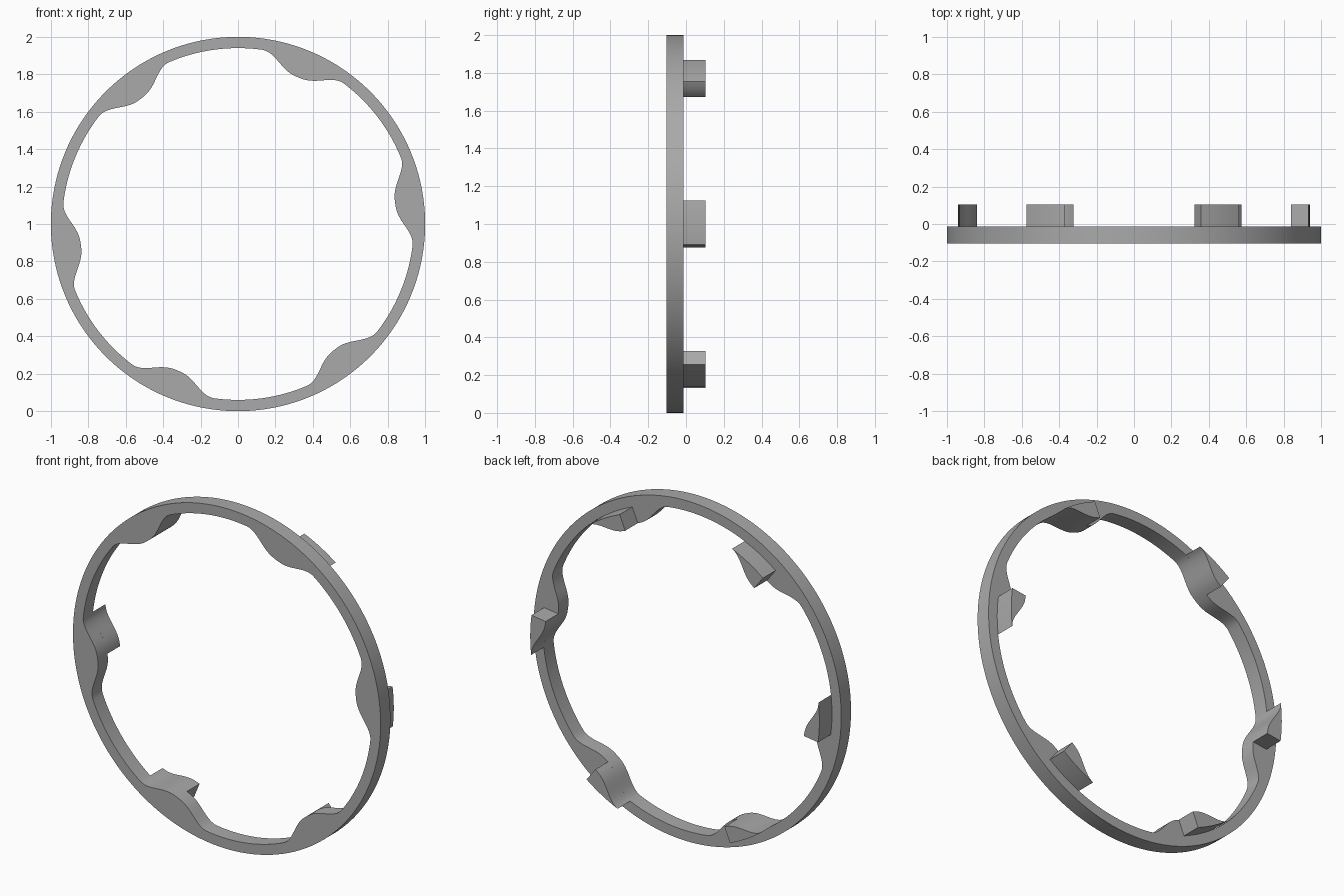
import bpy
import bmesh
import math

OUTER, INNER, CREST = 1.0, 0.94, 0.847
FRONT, STEP, BACK = -0.104, -0.013, 0.104
LOBES, LOBE_CENTRE, LOBE_HALF = 6, 7.6, 14.5

cube = bpy.data.objects.get("Cube")
if cube:
    bpy.data.objects.remove(cube, do_unlink=True)

grey = bpy.data.materials.new("plain grey")
grey.use_nodes = True
colour = (0.4, 0.4, 0.4, 1)
grey.diffuse_color = colour
grey.node_tree.nodes["Principled BSDF"].inputs["Base Color"].default_value = colour


def lobe_radius(angle):
    """Inner radius of the ring, dipping inward at each lobe."""
    spacing = 360 / LOBES
    d = abs((angle - LOBE_CENTRE + spacing / 2) % spacing - spacing / 2)
    t = min(d / LOBE_HALF, 1) ** 1.25
    return CREST + (INNER - CREST) * (1 - math.cos(math.pi * t)) / 2


def band(name, angles, outer_radius, y0, y1, closed):
    """Solid between the lobed curve and an outer circle."""
    bm = bmesh.new()
    sections = []
    for a in angles:
        c, s = math.cos(math.radians(a)), math.sin(math.radians(a))
        inner = lobe_radius(a)
        corners = ((inner, y0), (outer_radius, y0), (outer_radius, y1), (inner, y1))
        sections.append([bm.verts.new((r * c, y, 1 + r * s)) for r, y in corners])
    following = sections[1:] + (sections[:1] if closed else [])
    for a, b in zip(sections, following):
        for i in range(4):
            j = (i + 1) % 4
            bm.faces.new((a[i], a[j], b[j], b[i]))
    if not closed:
        bm.faces.new(sections[0])
        bm.faces.new(sections[-1][::-1])
    bmesh.ops.recalc_face_normals(bm, faces=bm.faces)
    mesh = bpy.data.meshes.new(name)
    bm.to_mesh(mesh)
    bm.free()
    mesh.materials.append(grey)
    obj = bpy.data.objects.new(name, mesh)
    bpy.context.collection.objects.link(obj)
    bpy.ops.object.select_all(action="DESELECT")
    obj.select_set(True)
    bpy.context.view_layer.objects.active = obj
    bpy.ops.object.shade_smooth_by_angle(angle=math.radians(30))
    return obj


# Flat ring with six inward lobes
band("ring", range(360), OUTER, FRONT, STEP, True)

# Half-lobe tabs standing on the back of the ring
start = LOBE_CENTRE - LOBE_HALF + 0.2
steps = 16
for k in range(LOBES):
    angles = [k * 360 / LOBES + start + (LOBE_CENTRE - start) * i / steps
              for i in range(steps + 1)]
    band(f"tab_{k + 1}", angles, INNER, STEP, BACK, False)
